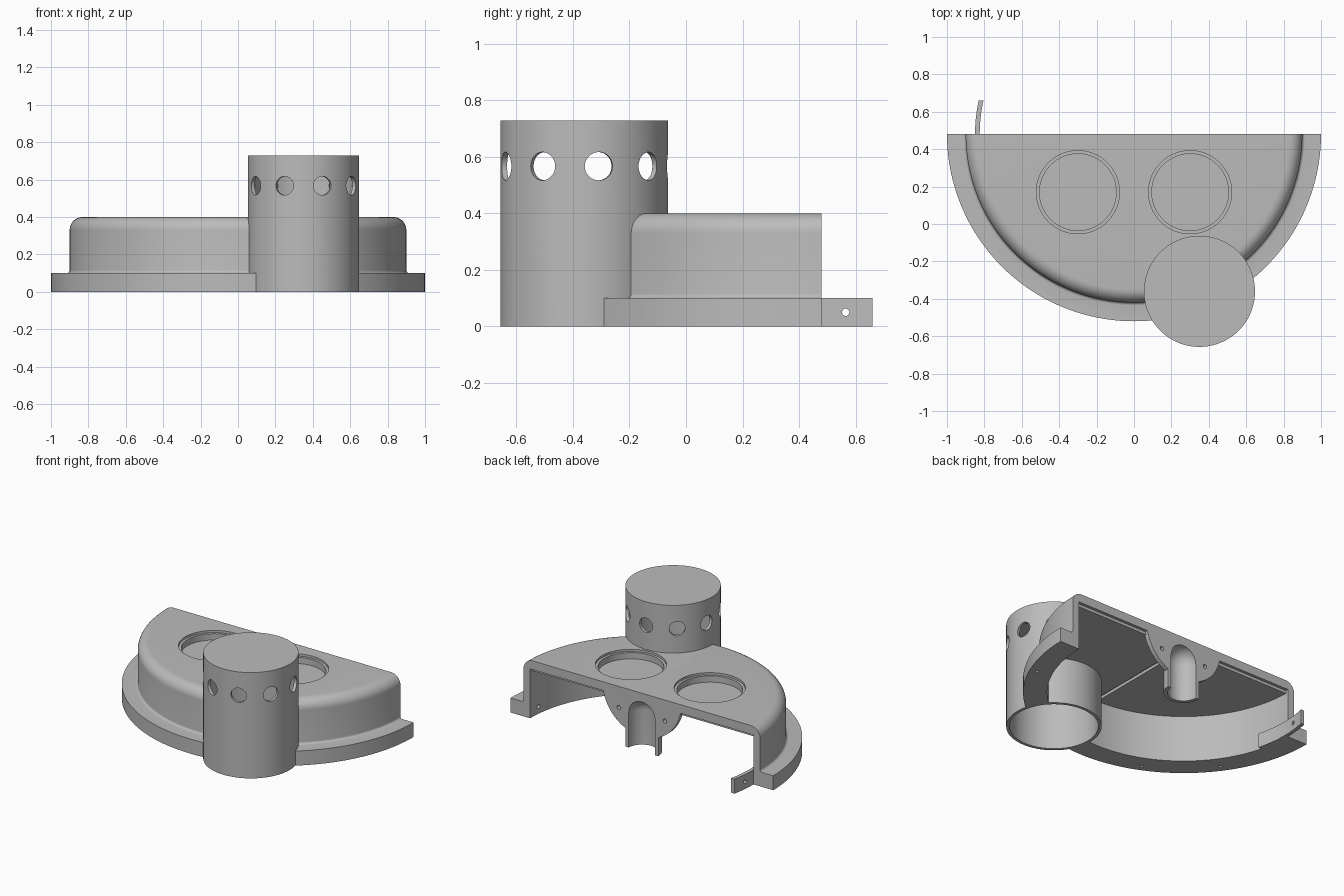
import bpy, bmesh, math
from mathutils import Matrix

if "Cube" in bpy.data.objects:
    bpy.data.objects.remove(bpy.data.objects["Cube"])

grey = bpy.data.materials.new("plain_grey")
grey.use_nodes = True
COLOUR = (0.5, 0.5, 0.5, 1)
grey.diffuse_color = COLOUR
grey.node_tree.nodes["Principled BSDF"].inputs["Base Color"].default_value = COLOUR

HUB = (0, 0.48)          # centre of the half round
TOWER = (0.35, -0.36)


def finish(bm, name):
    bmesh.ops.recalc_face_normals(bm, faces=bm.faces)
    mesh = bpy.data.meshes.new(name)
    bm.to_mesh(mesh)
    bm.free()
    mesh.materials.append(grey)
    ob = bpy.data.objects.new(name, mesh)
    bpy.context.collection.objects.link(ob)
    return ob


def revolve(name, profile, centre, steps=128):
    """Spin an (r, z) profile about a vertical axis into a closed solid."""
    bm = bmesh.new()
    vs = [bm.verts.new((r, 0, z)) for r, z in profile]
    pairs = list(zip(vs, vs[1:]))
    if profile[0][0] > 0:
        pairs.append((vs[-1], vs[0]))
    edges = [bm.edges.new(p) for p in pairs]
    bmesh.ops.spin(bm, geom=vs + edges, cent=(0, 0, 0), axis=(0, 0, 1),
                   angle=math.tau, steps=steps)
    bmesh.ops.remove_doubles(bm, verts=bm.verts, dist=1e-5)
    bmesh.ops.translate(bm, verts=bm.verts, vec=(*centre, 0))
    return finish(bm, name)


def rod(r, length, centre, axis="Z", turn=0.0, segs=48):
    bm = bmesh.new()
    rot = {"Z": Matrix(), "X": Matrix.Rotation(math.pi / 2, 4, "Y"),
           "Y": Matrix.Rotation(math.pi / 2, 4, "X")}[axis]
    mat = Matrix.Translation(centre) @ Matrix.Rotation(turn, 4, "Z") @ rot
    bmesh.ops.create_cone(bm, cap_ends=True, segments=segs, radius1=r,
                          radius2=r, depth=length, matrix=mat)
    return finish(bm, "rod")


def box(lo, hi):
    bm = bmesh.new()
    size = [b - a for a, b in zip(lo, hi)]
    mid = [(a + b) / 2 for a, b in zip(lo, hi)]
    mat = Matrix.Translation(mid) @ Matrix.Diagonal((*size, 1))
    bmesh.ops.create_cube(bm, size=1, matrix=mat)
    return finish(bm, "box")


def carve(ob, *tools, op="DIFFERENCE"):
    """Apply each tool as a boolean and discard it."""
    for tool in tools:
        mod = ob.modifiers.new("carve", "BOOLEAN")
        mod.operation, mod.solver, mod.object = op, "EXACT", tool
        deps = bpy.context.evaluated_depsgraph_get()
        mesh = bpy.data.meshes.new_from_object(ob.evaluated_get(deps))
        ob.modifiers.clear()
        ob.data = mesh
        bpy.data.objects.remove(tool)
    return ob


def arc(cr, cz, r, start, end, n=10):
    angles = [math.radians(start + (end - start) * i / n) for i in range(n + 1)]
    return [(cr + r * math.cos(a), cz + r * math.sin(a)) for a in angles]


def behind(y):
    return box((-2, y, -1), (2, 3, 2))


def tower_core():
    return rod(0.287, 3, (*TOWER, 0.5), segs=128)


def tube_core():
    profile = [(0, -0.1), (0.1, -0.1)] + arc(0, 0.24, 0.1, 0, 90)
    profile[-1] = (0, 0.34)
    return revolve("core", profile, HUB, 64)


# Half-round housing: flange, rounded wall and top slab
profile = ([(0, 0.34), (0.85, 0.34), (0.85, 0), (1, 0), (1, 0.1)]
           + arc(0.915, 0.115, 0.015, -90, -180, 5)
           + arc(0.83, 0.33, 0.07, 0, 90) + [(0, 0.4)])
housing = revolve("housing", profile, HUB, 160)
carve(housing, behind(HUB[1]), tower_core())
for side in (-1, 1):
    spot = (0.3 * side, 0.17)
    carve(housing, rod(0.222, 0.1, (*spot, 0.435), segs=96),
          rod(0.205, 0.4, (*spot, 0.4), segs=96))
carve(housing, rod(0.013, 0.1, (0.86, 0.395, 0.05), "X"))
for deg in (24, 114, 144):
    a = math.radians(deg)
    carve(housing, rod(0.01, 0.1, (0.95 * math.cos(a),
                                   HUB[1] - 0.95 * math.sin(a), 0), segs=16))

# Two under-panels closing the round wells
panels = revolve("under_panels", [(0, 0.32), (0.855, 0.32), (0.855, 0.342), (0, 0.342)], HUB)
carve(panels, behind(0.46), box((-0.012, -1, 0), (0.012, 1, 0.5)),
      tower_core(), tube_core())

# Hollow tower, open below, with a ring of nine vents
tower = revolve("tower", [(0, 0.71), (0.277, 0.71), (0.277, 0), (0.297, 0),
                          (0.297, 0.728), (0, 0.728)], TOWER)
for i in range(9):
    a = math.radians(90 + 40 * i)
    spot = (TOWER[0] + 0.29 * math.cos(a), TOWER[1] + 0.29 * math.sin(a), 0.567)
    carve(tower, rod(0.05, 0.15, spot, "X", a))

# Half tube with domed top, open to the back
tube = revolve("half_tube", [(0, 0), (0.125, 0), (0.125, 0.345), (0, 0.345)], HUB, 64)
carve(tube, tube_core(), behind(HUB[1]))

# Round bracket plate around the tube, with two screw holes
plate = rod(0.3, 0.03, (0, 0.465, 0.4), "Y", segs=96)
carve(plate, box((-1, 0, 0.345), (1, 1, 1)), tube_core())
for side in (-1, 1):
    carve(plate, rod(0.014, 0.2, (0.175 * side, 0.465, 0.255), "Y", segs=24))

# Curved joining tab along the inner wall
tab = revolve("joining_tab", [(0.825, 0), (0.85, 0), (0.85, 0.1), (0.825, 0.1)], HUB)
carve(tab, box((-1, 0.26, -1), (-0.5, 0.66, 1)), op="INTERSECT")
carve(tab, rod(0.013, 0.3, (-0.84, 0.565, 0.05), "X"))

# Smooth the curves, keep the edges sharp
for ob in (housing, panels, tower, tube, plate, tab):
    bpy.ops.object.select_all(action="DESELECT")
    ob.select_set(True)
    bpy.context.view_layer.objects.active = ob
    bpy.ops.object.shade_smooth_by_angle(angle=math.radians(30))
